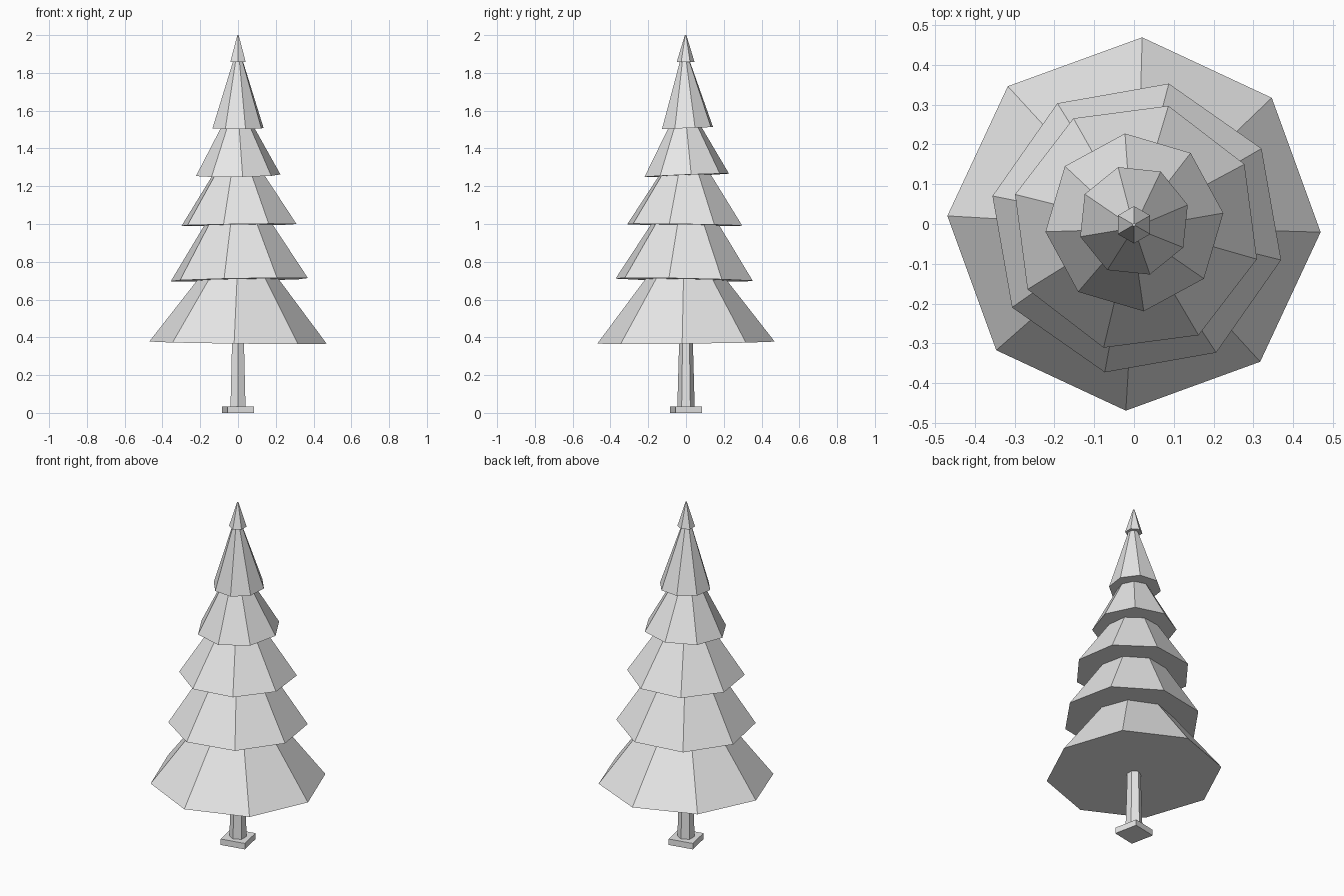
import bpy
import math

if "Cube" in bpy.data.objects:
    bpy.data.objects.remove(bpy.data.objects["Cube"])

# One plain grey for the whole tree
grey = bpy.data.materials.new("plain_grey")
grey.diffuse_color = (0.8, 0.8, 0.8, 1.0)
grey.use_nodes = True
grey.node_tree.nodes["Principled BSDF"].inputs["Base Color"].default_value = grey.diffuse_color


def frustum(name, sides, r_low, r_top, z_low, z_top, turn=0.0,
            centre=(0.0, 0.0), slope=(0.0, 0.0)):
    """Capped flat-faced frustum; first corner at `turn` degrees from +x,
    base plane sloping by `slope` along x and y."""
    height = z_top - z_low
    verts = []
    for radius, z in ((r_low, 0.0), (r_top, height)):
        for i in range(sides):
            a = math.radians(turn) + math.tau * i / sides
            verts.append((radius * math.cos(a), radius * math.sin(a), z))
    faces = [tuple(reversed(range(sides))), tuple(range(sides, 2 * sides))]
    for i in range(sides):
        j = (i + 1) % sides
        faces.append((i, j, j + sides, i + sides))
    mesh = bpy.data.meshes.new(name)
    mesh.from_pydata(verts, [], faces)
    mesh.materials.append(grey)
    obj = bpy.data.objects.new(name, mesh)
    obj.location = (centre[0], centre[1], z_low)
    obj.rotation_euler = (slope[1], -slope[0], 0.0)
    bpy.context.collection.objects.link(obj)
    return obj


# Square foot and hexagonal trunk
frustum("foot", 4, 0.10, 0.10, 0.0, 0.035, turn=-33.5)
frustum("trunk", 6, 0.046, 0.036, 0.03, 0.39, turn=30)

# Stacked foliage tiers, each slightly twisted and tilted:
# base radius, top radius, base z, top z, twist, centre, slope
tiers = [
    (0.470, 0.208, 0.372, 0.715, -2.5, (0.0, 0.0), (-0.012, 0.012)),
    (0.372, 0.182, 0.705, 1.000, -12.5, (0.007, -0.010), (0.02, -0.02)),
    (0.315, 0.139, 0.995, 1.263, -15.0, (0.005, -0.007), (0.015, -0.015)),
    (0.225, 0.086, 1.258, 1.515, 6.0, (0.001, 0.004), (0.015, 0.04)),
    (0.141, 0.026, 1.508, 1.865, 16.5, (0.0, 0.008), (0.0, 0.04)),
]
for n, (r0, r1, z0, z1, turn, centre, slope) in enumerate(tiers, 1):
    frustum(f"foliage_tier_{n}", 8, r0, r1, z0, z1, turn, centre, slope)

# Small hexagonal tip
frustum("tip", 6, 0.047, 0.004, 1.858, 2.0, turn=30, centre=(0.0, -0.002))
